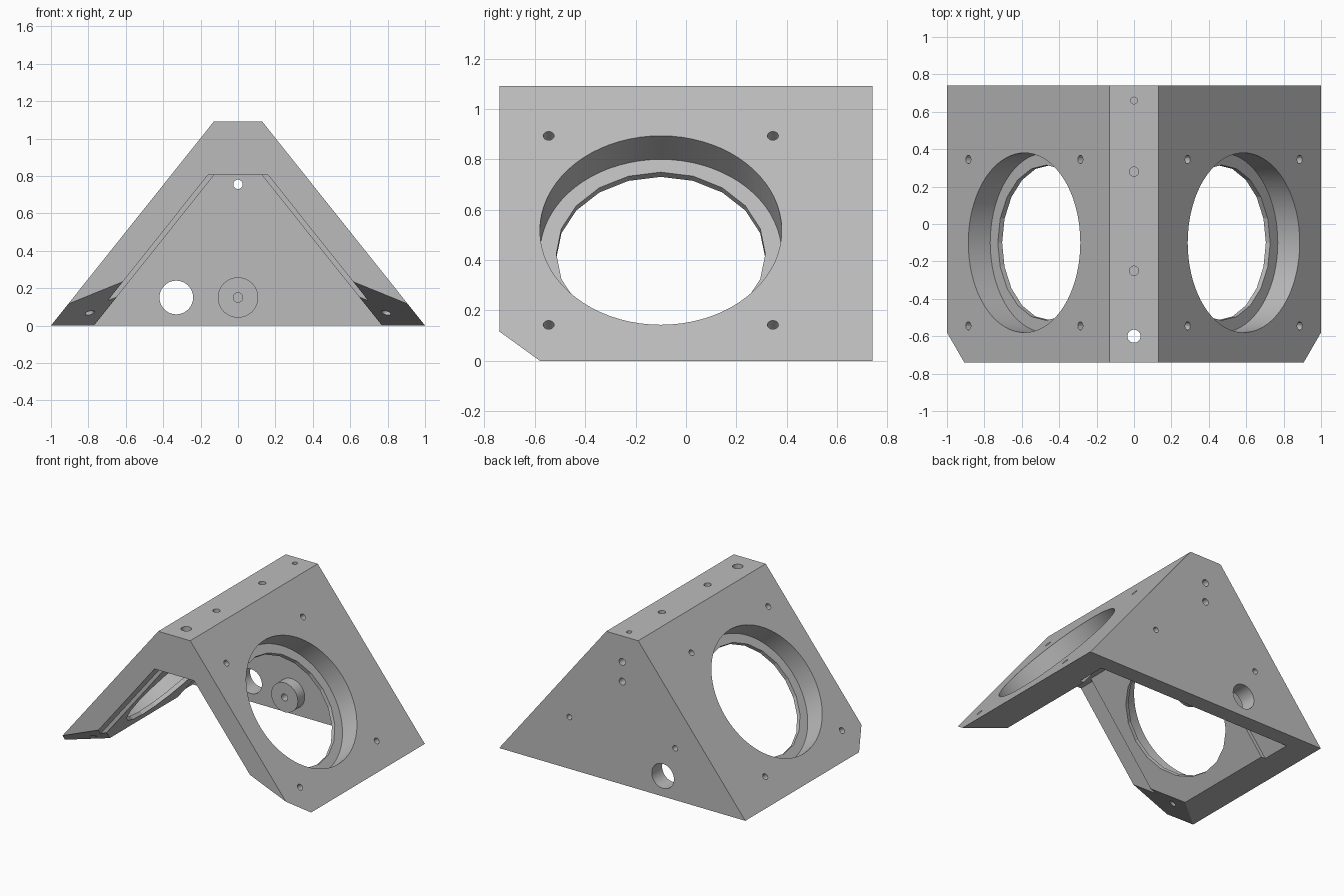
import bpy
import bmesh
from mathutils import Matrix, Vector

default = bpy.data.objects.get("Cube")
if default:
    bpy.data.objects.remove(default, do_unlink=True)

grey = bpy.data.materials.new("plain grey")
grey.use_nodes = True
grey.diffuse_color = (0.5, 0.5, 0.5, 1)
grey.node_tree.nodes["Principled BSDF"].inputs["Base Color"].default_value = (0.5, 0.5, 0.5, 1)


def finish(bm, name):
    bmesh.ops.recalc_face_normals(bm, faces=bm.faces)
    mesh = bpy.data.meshes.new(name)
    bm.to_mesh(mesh)
    bm.free()
    mesh.materials.append(grey)
    obj = bpy.data.objects.new(name, mesh)
    bpy.context.collection.objects.link(obj)
    return obj


def prism(name, half, y0, y1):
    """Symmetric profile from (x, z) points, extruded along y."""
    pts = half + [(-x, z) for x, z in reversed(half)]
    bm = bmesh.new()
    face = bm.faces.new([bm.verts.new((x, y0, z)) for x, z in pts])
    ext = bmesh.ops.extrude_face_region(bm, geom=[face])["geom"]
    verts = [v for v in ext if isinstance(v, bmesh.types.BMVert)]
    bmesh.ops.translate(bm, verts=verts, vec=(0, y1 - y0, 0))
    return finish(bm, name)


def cylinder(name, surface, outward, radius, depth, over=0.05, segments=32):
    """Cylinder sunk by depth below a surface point, standing out by over."""
    n = Vector(outward).normalized()
    mid = Vector(surface) + n * (over - depth) / 2
    mat = Matrix.Translation(mid) @ n.to_track_quat("Z", "Y").to_matrix().to_4x4()
    bm = bmesh.new()
    bmesh.ops.create_cone(bm, cap_ends=True, segments=segments, radius1=radius,
                          radius2=radius, depth=depth + over, matrix=mat)
    return finish(bm, name)


def cut(obj, cutters):
    bpy.context.view_layer.objects.active = obj
    for c in cutters:
        c.hide_render = True
        mod = obj.modifiers.new("cut", "BOOLEAN")
        mod.operation = "DIFFERENCE"
        mod.solver = "EXACT"
        mod.object = c
        bpy.ops.object.modifier_apply(modifier=mod.name)
        bpy.data.objects.remove(c, do_unlink=True)


def smooth(obj):
    bpy.ops.object.select_all(action="DESELECT")
    obj.select_set(True)
    bpy.context.view_layer.objects.active = obj
    bpy.ops.object.shade_smooth_by_angle(angle=0.25)


# Outer dimensions
BACK, FRONT, TOP, CEILING, WALL = 0.74, -0.74, 1.09, 0.805, 0.62
RUN = (1 - 0.13) / TOP


def cavity(name, foot, y0, y1):
    half = [(foot + RUN * 0.1, -0.1), (foot - RUN * CEILING, CEILING)]
    return prism(name, half, y0, y1)


# Tent-shaped body, hollow and open at the front; thick pads behind the openings
body = prism("housing", [(1, 0), (0.13, TOP)], FRONT, BACK)
cutters = [cavity("pad_void", 0.77, FRONT - 0.1, WALL),
           cavity("front_void", 0.803, FRONT - 0.1, -0.6),
           cavity("rear_void", 0.803, 0.4, WALL)]

for side in (-1, 1):
    # Slanting cut under each front foot
    bm = bmesh.new()
    bmesh.ops.create_cube(bm, size=1)
    for v in bm.verts:
        x = -1.3 if v.co.x < 0 else -0.45
        y = -0.9 if v.co.y < 0 else 0.1
        z = 0.407 * (x + 1) - 0.488 * (y + 0.58) if v.co.z > 0 else -1
        v.co = (side * -x, y, z)
    cutters.append(finish(bm, "foot_cut"))

    # Round recess, faceted opening and four screw holes on the slope
    out = Vector((side * TOP, 0, TOP * RUN)).normalized()
    up = Vector((-side * RUN, 0, 1)).normalized()
    mid = Vector((side * (1 - RUN * 0.518), -0.1, 0.518))
    cutters.append(cylinder("recess", mid, out, 0.48, 0.15, segments=72))
    cutters.append(cylinder("opening", mid, out, 0.415, 0.3, segments=20))
    for dy in (-0.445, 0.445):
        for du in (-0.48, 0.48):
            at = mid + up * du + Vector((0, dy, 0))
            cutters.append(cylinder("screw_hole", at, out, 0.022, 0.14, segments=16))

    # Shallow pilot hole on the back
    cutters.append(cylinder("pilot_hole", (side * 0.43, BACK, 0.38), (0, 1, 0), 0.02, 0.06))

# Holes along the top ridge; the front one goes through
for y, r, d in ((0.66, 0.018, 0.12), (0.28, 0.025, 0.12), (-0.25, 0.025, 0.12), (-0.6, 0.035, 0.4)):
    cutters.append(cylinder("ridge_hole", (0, y, TOP), (0, 0, 1), r, d))

# Holes in the back wall
for x, z, r, d in ((0, 0.9, 0.025, 0.1), (0, 0.755, 0.025, 0.2), (-0.33, 0.15, 0.09, 0.2)):
    cutters.append(cylinder("back_hole", (x, BACK, z), (0, 1, 0), r, d, segments=48))

cut(body, cutters)
smooth(body)

# Round boss inside the back wall
boss = cylinder("boss", (0, WALL, 0.15), (0, -1, 0), 0.108, 0.02, over=0.08, segments=48)
cut(boss, [cylinder("boss_hole", (0, WALL - 0.08, 0.15), (0, -1, 0), 0.025, 0.07)])
smooth(boss)
